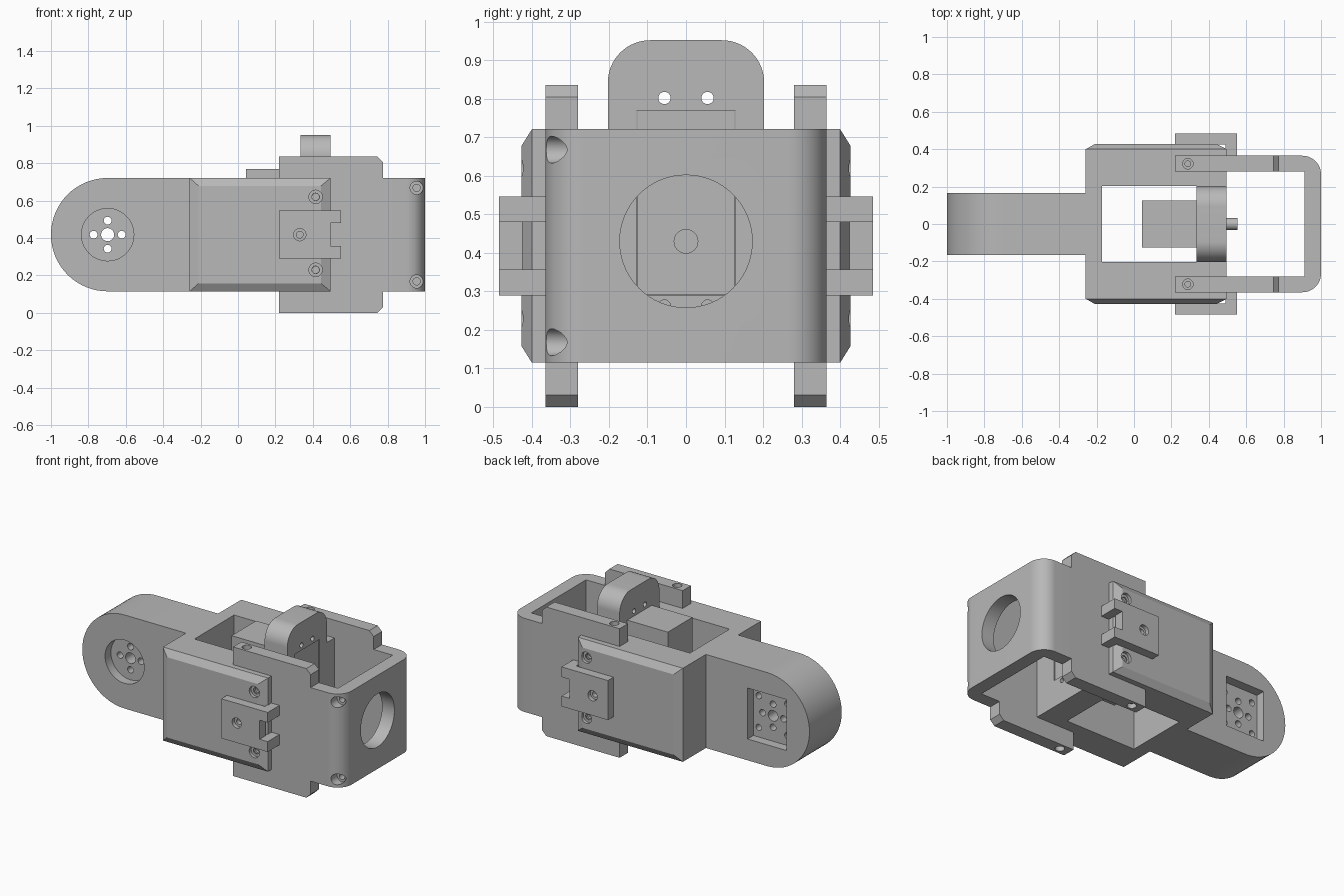
import bpy, bmesh, math
from mathutils import Vector

cube = bpy.data.objects.get("Cube")
if cube:
    bpy.data.objects.remove(cube, do_unlink=True)

grey = bpy.data.materials.new("matte grey")
grey.use_nodes = True
grey.diffuse_color = (0.48, 0.48, 0.48, 1)
grey.node_tree.nodes["Principled BSDF"].inputs["Base Color"].default_value = (0.48, 0.48, 0.48, 1)

MID = 0.418          # height of the main axis
LOW, TOP = 0.115, 0.721


def place(axis, u, v, t):
    return {"x": (t, u, v), "y": (u, t, v), "z": (u, v, t)}[axis]


def prism(name, outline, axis, a, b):
    """Extrude a flat outline along an axis from a to b."""
    bm = bmesh.new()
    face = bm.faces.new([bm.verts.new(place(axis, u, v, a)) for u, v in outline])
    ext = bmesh.ops.extrude_face_region(bm, geom=[face])
    bmesh.ops.translate(bm, vec=Vector(place(axis, 0, 0, b - a)),
                        verts=[e for e in ext["geom"] if isinstance(e, bmesh.types.BMVert)])
    bmesh.ops.recalc_face_normals(bm, faces=bm.faces)
    mesh = bpy.data.meshes.new(name)
    bm.to_mesh(mesh)
    bm.free()
    mesh.materials.append(grey)
    obj = bpy.data.objects.new(name, mesh)
    bpy.context.collection.objects.link(obj)
    return obj


def arc(cu, cv, r, start, end, n=16):
    angles = [math.radians(start + (end - start) * i / n) for i in range(n + 1)]
    return [(cu + r * math.cos(t), cv + r * math.sin(t)) for t in angles]


def rect(u0, u1, v0, v1):
    return [(u0, v0), (u1, v0), (u1, v1), (u0, v1)]


def box(name, x, y, z):
    return prism(name, rect(*x, *y), "z", *z)


def rod(name, axis, u, v, r, a, b, n=40):
    return prism(name, arc(u, v, r, 0, 360, n)[:-1], axis, a, b)


def cut(target, *cutters, operation="DIFFERENCE"):
    """Apply boolean cutters one by one and delete them."""
    bpy.context.view_layer.objects.active = target
    for cutter in cutters:
        mod = target.modifiers.new("cut", "BOOLEAN")
        mod.operation, mod.solver, mod.object = operation, "EXACT", cutter
        bpy.ops.object.modifier_apply(modifier=mod.name)
        bpy.data.objects.remove(cutter, do_unlink=True)


def screw_hole(target, axis, u, v, surface, inward, r=0.035, depth=0.03):
    """Stepped hole: wide seat, then a narrow bore."""
    out = surface - inward * 0.05
    cut(target, rod("seat", axis, u, v, r, out, surface + inward * depth, 24),
        rod("bore", axis, u, v, r * 0.55, out, surface + inward * depth * 2.2, 24))


# Round-ended arm with a horn recess in front and a square pocket behind
AX = -0.697
arm = prism("arm", [(-0.25, LOW), (-0.25, TOP)] + arc(AX, MID, 0.303, 90, 270, 32), "y", -0.165, 0.165)
cut(arm, rod("horn_recess", "y", AX, MID, 0.14, -0.3, -0.105, 48),
    box("horn_pocket", (AX - 0.14, AX + 0.14), (0.105, 0.3), (MID - 0.165, MID + 0.165)),
    rod("axle_hole", "y", AX, MID, 0.035, -0.3, 0.3, 24))
for k in range(4):
    t = k * math.pi / 2
    cut(arm, rod("horn_hole", "y", AX + 0.075 * math.cos(t), MID + 0.075 * math.sin(t), 0.021, -0.3, 0.3, 20))
    s = t + math.pi / 4
    cut(arm, rod("pocket_hole", "y", AX + 0.145 * math.cos(s), MID + 0.145 * math.sin(s), 0.02, 0.03, 0.3, 20))

# Open frame that holds the motor
frame = box("motor_frame", (-0.258, 0.495), (-0.4, 0.4), (LOW, TOP))
cut(frame, box("opening", (-0.17, 0.7), (-0.203, 0.203), (0, 1)))

# Motor mounting plate with round shoulders
W, R = 0.203, 0.11
outline = [(-W, LOW), (W, LOW)] + arc(W - R, 0.952 - R, R, 0, 90) + arc(R - W, 0.952 - R, R, 90, 180)
plate = prism("motor_mount_plate", outline, "x", 0.333, 0.495)
cut(plate, box("motor_slot", (0.2, 0.6), (-0.128, 0.128), (0.29, 0.77)))
for y in (-0.056, 0.056):
    for z in (0.262, 0.802):
        cut(plate, rod("mount_hole", "x", y, z, 0.016, 0.2, 0.6, 20))

# Motor and its shaft
box("motor_body", (0.042, 0.49), (-0.126, 0.126), (0.292, 0.77))
shaft = rod("motor_shaft", "x", 0, 0.43, 0.032, 0.48, 0.553, 28)

# U-shaped bracket: plan outline, trimmed to taller side cheeks
E, I, C = 0.365, 0.28, 0.1
outline = [(0.22, -E)] + arc(1 - C, C - E, C, -90, 0) + arc(1 - C, E - C, C, 0, 90)
outline += [(0.22, E), (0.22, I), (0.912, I), (0.912, -I), (0.22, -I)]
bracket = prism("u_bracket", outline, "z", 0, 2 * MID)
trim = [(0.745, 0.836), (0.776, 0.805), (0.776, TOP), (1.1, TOP), (1.1, 0.95), (0.745, 0.95)]
cut(bracket, prism("upper_trim", trim, "y", -0.6, 0.6),
    prism("lower_trim", [(x, 2 * MID - z) for x, z in trim], "y", -0.6, 0.6),
    rod("shaft_window", "x", 0, 0.43, 0.172, 0.8, 1.1, 64))
for z in (0.168, 0.668):
    screw_hole(bracket, "y", 0.955, z, -E, 1, 0.035, 0.065)
for y in (-0.322, 0.322):
    screw_hole(bracket, "z", 0.288, y, 2 * MID, -1, 0.028)
    screw_hole(bracket, "z", 0.288, y, 0, 1, 0.028)

# Bevelled side panels and slotted clips on both sides
for side, label in ((-1, "right"), (1, "left")):
    panel = prism(label + "_side_panel", rect(-0.258, 0.495, LOW, TOP), "y", side * 0.4, side * 0.427)
    for v in panel.data.vertices:
        if abs(v.co.y) > 0.41:
            v.co.x += 0.048 if v.co.x < 0 else -0.052
            v.co.z += 0.043 if v.co.z < MID else -0.043
    for z in (0.23, 0.62):
        screw_hole(panel, "y", 0.415, z, side * 0.427, -side, 0.036, 0.02)
        screw_hole(frame, "y", 0.415, z, side * 0.4, -side, 0.034, 0.012)

    clip = prism(label + "_clip", rect(0.22, 0.495, 0.29, 0.546), "y", side * 0.425, side * 0.485)
    hooks = [box("hook", (0.49, 0.552), sorted((side * 0.362, side * 0.485)), z)
             for z in ((0.29, 0.357), (0.48, 0.546))]
    cut(clip, *hooks, operation="UNION")
    screw_hole(clip, "y", 0.33, MID, side * 0.485, -side, 0.033, 0.025)

# Smooth the rounded parts, keep corners sharp
bpy.ops.object.select_all(action="DESELECT")
for obj in bpy.context.collection.objects:
    if obj.type == "MESH":
        obj.select_set(True)
        bpy.context.view_layer.objects.active = obj
bpy.ops.object.shade_smooth_by_angle(angle=math.radians(25))
